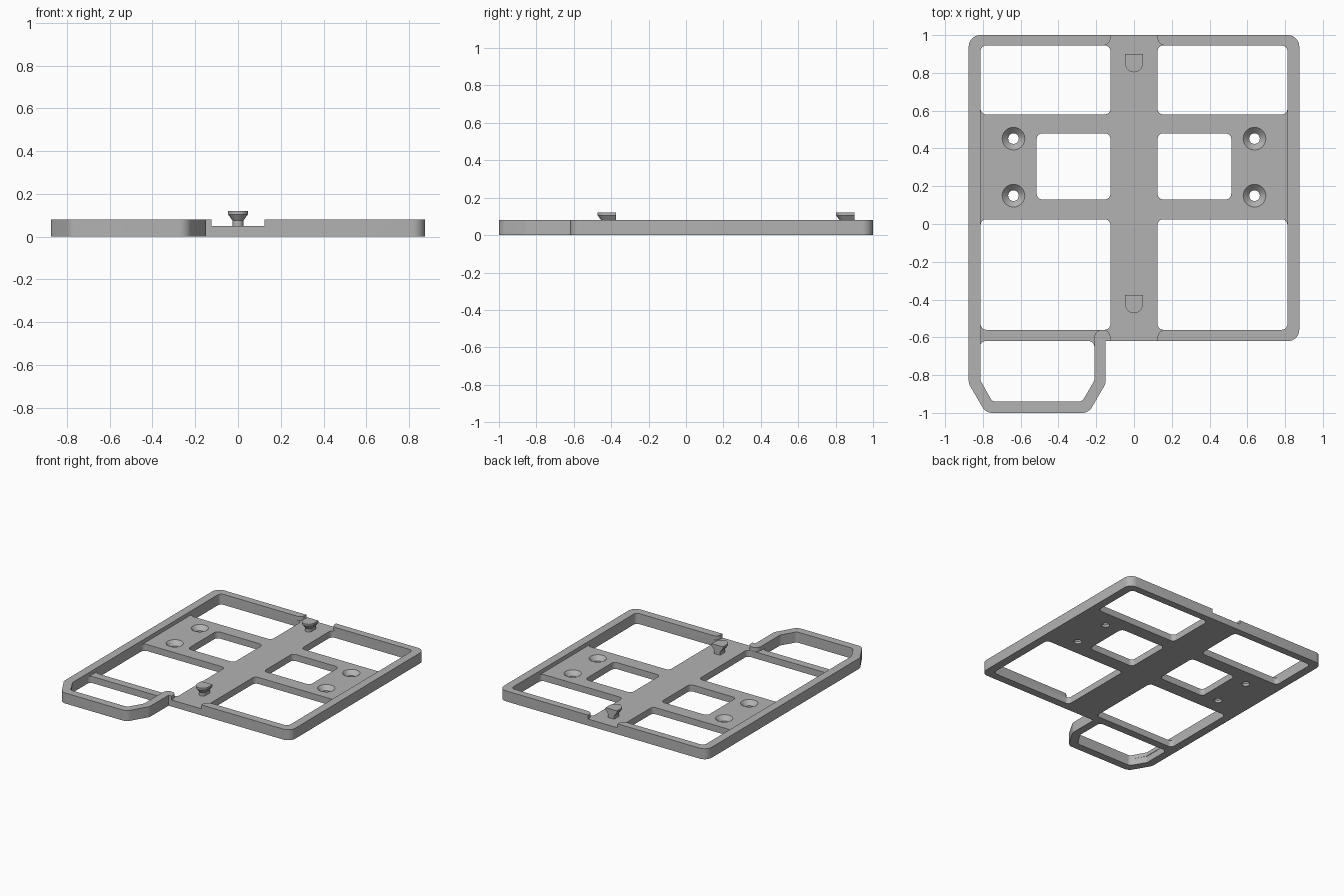
import bpy, bmesh, math
from mathutils import Vector

if "Cube" in bpy.data.objects:
    bpy.data.objects.remove(bpy.data.objects["Cube"])

grey = bpy.data.materials.new("plain grey")
grey.diffuse_color = (0.45, 0.45, 0.45, 1)
grey.use_nodes = True
grey.node_tree.nodes["Principled BSDF"].inputs["Base Color"].default_value = grey.diffuse_color
FLOOR, RIM = 0.05, 0.08


def rounded(points, default=0.03):
    """Closed outline whose corners (x, y[, radius]) are filleted."""
    out, n = [], len(points)
    for i, p in enumerate(points):
        c = Vector(p[:2])
        r = p[2] if len(p) > 2 else default
        a = (Vector(points[i - 1][:2]) - c).normalized()
        b = (Vector(points[(i + 1) % n][:2]) - c).normalized()
        if r == 0:
            out.append(c)
            continue
        half = a.angle(b) / 2
        centre = c + (a + b).normalized() * (r / math.sin(half))
        start = c + a * (r / math.tan(half)) - centre
        end = c + b * (r / math.tan(half)) - centre
        turn = -start.angle_signed(end)
        for k in range(9):
            t = turn * k / 8
            out.append(centre + Vector((start.x * math.cos(t) - start.y * math.sin(t),
                                        start.x * math.sin(t) + start.y * math.cos(t))))
    return out


def finish(bm, name):
    bmesh.ops.recalc_face_normals(bm, faces=bm.faces[:])
    mesh = bpy.data.meshes.new(name)
    bm.to_mesh(mesh)
    bm.free()
    mesh.materials.append(grey)
    ob = bpy.data.objects.new(name, mesh)
    bpy.context.collection.objects.link(ob)
    return ob


def slab(name, loops, z0, z1):
    """Solid plate from an outline followed by hole outlines."""
    bm = bmesh.new()
    edges = []
    for loop in loops:
        vs = [bm.verts.new((p[0], p[1], z0)) for p in loop]
        edges += [bm.edges.new((vs[i - 1], vs[i])) for i in range(len(vs))]
    bmesh.ops.triangle_fill(bm, edges=edges, use_beauty=True)
    ext = bmesh.ops.extrude_face_region(bm, geom=bm.faces[:])
    top = [g for g in ext["geom"] if isinstance(g, bmesh.types.BMVert)]
    bmesh.ops.translate(bm, verts=top, vec=(0, 0, z1 - z0))
    return finish(bm, name)


def stack(name, rings):
    """Solid from matching rings of points, capped at both ends."""
    bm = bmesh.new()
    rows = [[bm.verts.new(p) for p in ring] for ring in rings]
    n = len(rows[0])
    for lo, hi in zip(rows, rows[1:]):
        for i in range(n):
            bm.faces.new((lo[i - 1], lo[i], hi[i], hi[i - 1]))
    bm.faces.new(rows[0][::-1])
    bm.faces.new(rows[-1])
    return finish(bm, name)


def boolean(ob, other, operation):
    mod = ob.modifiers.new(operation, 'BOOLEAN')
    mod.operation, mod.solver, mod.object = operation, 'EXACT', other
    bpy.context.view_layer.objects.active = ob
    bpy.ops.object.modifier_apply(modifier=mod.name)
    bpy.data.objects.remove(other)


def box(x0, x1, y0, y1):
    return rounded([(x0, y0), (x1, y0), (x1, y1), (x0, y1)])


# Floor plate with window openings on both sides and the handle opening
outline = rounded([(-.875, 1, .06), (-.875, -.845, .06), (-.785, -1, .06), (-.24, -1, .06),
                   (-.15, -.845, .06), (-.15, -.62, 0), (.875, -.62, .06), (.875, 1, .06)])
handle_hole = rounded([(-.815, -.62), (-.815, -.83), (-.75, -.94), (-.275, -.94),
                       (-.21, -.83), (-.21, -.62)])
holes = [handle_hole]
for x0, x1, y0, y1 in ((.125, .812, .58, .945), (.125, .515, .13, .48), (.125, .812, -.56, .025)):
    holes += [box(x0, x1, y0, y1), box(-x1, -x0, y0, y1)]
frame = slab("frame", [outline] + holes, 0, FLOOR)

# Raised rims: right half, then left half running around the handle loop
right_rim = slab("right_rim", [rounded([
    (.125, -.62, 0), (.875, -.62, .06), (.875, 1, .06), (.125, 1, 0),
    (.125, .945, .04), (.812, .945), (.812, -.56), (.125, -.56, .04)])], FLOOR, RIM)
left_rim = slab("left_rim", [rounded([
    (-.125, 1, 0), (-.875, 1, .06), (-.875, -.845, .06), (-.785, -1, .06), (-.24, -1, .06),
    (-.15, -.845, .06), (-.15, -.62, 0), (-.125, -.62, 0), (-.125, -.56, .04), (-.21, -.56, .04),
    (-.21, -.83), (-.275, -.94), (-.75, -.94), (-.812, -.83), (-.812, .945),
    (-.125, .945, .04)])], FLOOR, RIM)
for rim in (right_rim, left_rim):
    boolean(frame, rim, 'UNION')

# Countersunk screw holes
for x in (-.638, .638):
    for y in (.15, .452):
        rings = [[(x + r * math.cos(a * math.pi / 16), y + r * math.sin(a * math.pi / 16), z)
                  for a in range(32)]
                 for r, z in ((.028, -.02), (.028, .018), (.06, FLOOR), (.06, .07))]
        boolean(frame, stack("screw_cutter", rings), 'DIFFERENCE')

# Keyhole hooks: flat at the back, rounded at the front, wider at the head
hooks = []
for name, y in (("back_hook", .9), ("front_hook", -.375)):
    rings = []
    for w, z in ((.025, FLOOR), (.025, .075), (.047, .105), (.047, .12)):
        ring = [(-w, y, z)]
        ring += [(-w * math.cos(a * math.pi / 16), y - .05 - w * math.sin(a * math.pi / 16), z)
                 for a in range(17)]
        rings.append(ring + [(w, y, z)])
    hooks.append(stack(name, rings))

# Smooth the fillets while keeping hard edges
for ob in [frame] + hooks:
    bpy.ops.object.select_all(action='DESELECT')
    ob.select_set(True)
    bpy.context.view_layer.objects.active = ob
    bpy.ops.object.shade_smooth_by_angle(angle=math.radians(30))
